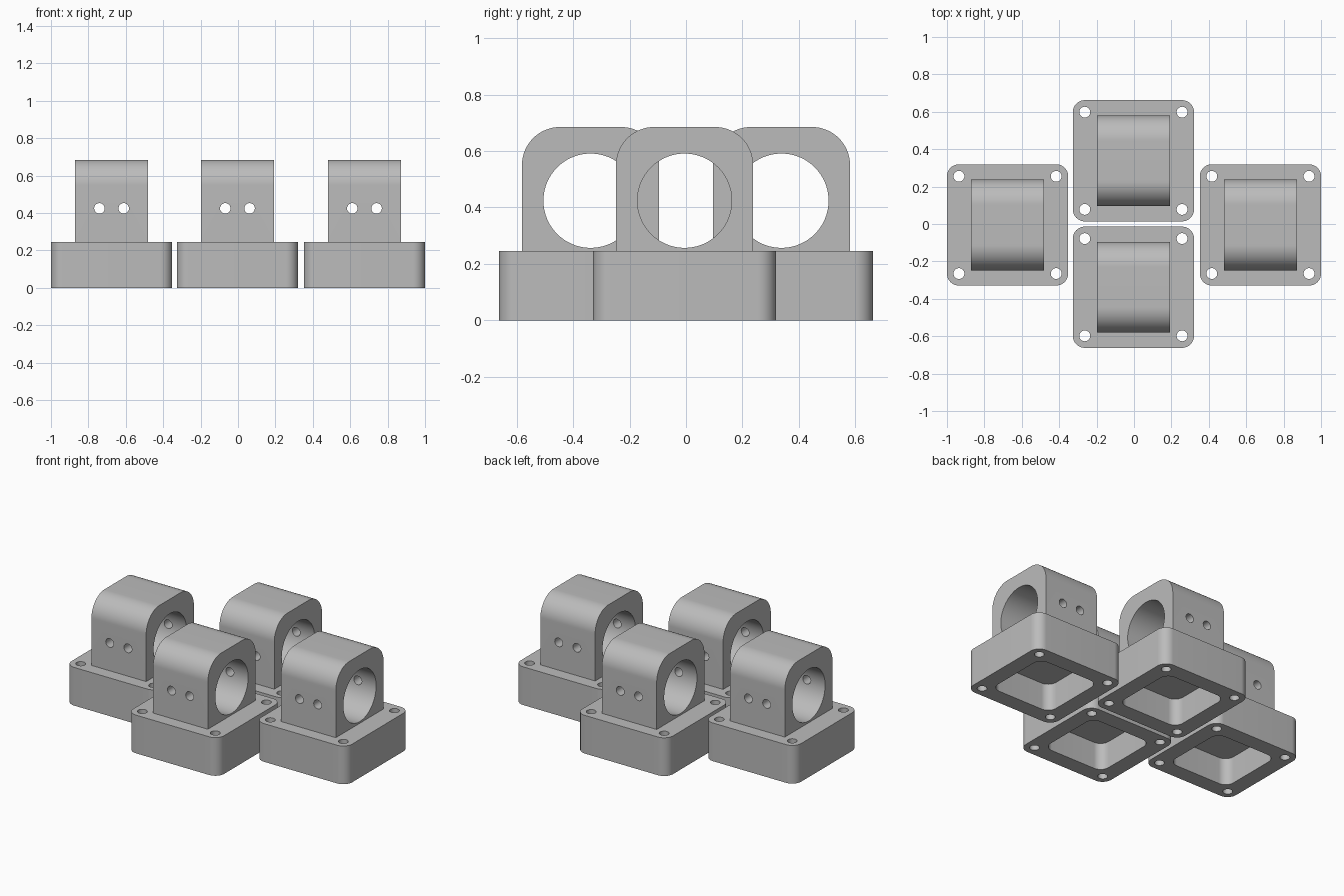
import bpy, bmesh, math
from mathutils import Matrix

if "Cube" in bpy.data.objects:
    bpy.data.objects.remove(bpy.data.objects["Cube"])

grey = bpy.data.materials.new("plain grey")
grey.diffuse_color = (0.5, 0.5, 0.5, 1)
grey.use_nodes = True
grey.node_tree.nodes["Principled BSDF"].inputs["Base Color"].default_value = grey.diffuse_color


def rounded(hx, y0, y1, r_low, r_high, seg=16):
    """Outline of a rectangle with rounded low and high corners."""
    pts = []
    for cx, cy, r, a in ((hx, y1, r_high, 0), (-hx, y1, r_high, 90),
                         (-hx, y0, r_low, 180), (hx, y0, r_low, 270)):
        sx, sy = math.copysign(1, cx), (1 if cy == y1 else -1)
        n = seg if r else 0
        for i in range(n + 1):
            t = math.radians(a + (90 * i / n if n else 0))
            pts.append((cx - sx * r + r * math.cos(t), cy - sy * r + r * math.sin(t)))
    return pts


def circle(cx, cy, r, n=32):
    return [(cx + r * math.cos(2 * math.pi * i / n), cy + r * math.sin(2 * math.pi * i / n))
            for i in range(n)]


def prism(name, outline, lo, hi, axis="Z"):
    """Extrude an outline from lo to hi along the given axis."""
    bm = bmesh.new()
    face = bm.faces.new([bm.verts.new((u, v, lo)) for u, v in outline])
    new = bmesh.ops.extrude_face_region(bm, geom=[face])["geom"]
    bmesh.ops.translate(bm, vec=(0, 0, hi - lo),
                        verts=[g for g in new if isinstance(g, bmesh.types.BMVert)])
    # X: outline u -> y, v -> z.   Y: outline u -> x, v -> z.
    turn = {"Z": Matrix.Identity(3),
            "X": Matrix(((0, 0, 1), (1, 0, 0), (0, 1, 0))),
            "Y": Matrix(((1, 0, 0), (0, 0, -1), (0, 1, 0)))}[axis]
    bmesh.ops.transform(bm, matrix=turn.to_4x4(), verts=bm.verts)
    bmesh.ops.recalc_face_normals(bm, faces=bm.faces)
    mesh = bpy.data.meshes.new(name)
    bm.to_mesh(mesh)
    bm.free()
    ob = bpy.data.objects.new(name, mesh)
    bpy.context.collection.objects.link(ob)
    return ob


# Base block joined with the upright ring housing
body = prism("mount_left", rounded(0.324, -0.324, 0.324, 0.064, 0.064), 0, 0.246)
tools = [(prism("housing", rounded(0.243, 0.21, 0.685, 0, 0.135, 24), -0.195, 0.195, "X"), "UNION")]

# Shaft bore, underside pocket, set screw holes and corner bolt holes
cuts = [prism("bore", circle(0, 0.424, 0.167, 96), -0.4, 0.4, "X"),
        prism("pocket", rounded(0.22, -0.22, 0.22, 0.06, 0.06), -0.1, 0.175)]
for sx in (-1, 1):
    cuts.append(prism("screw_hole", circle(sx * 0.065, 0.425, 0.028), -0.4, 0.4, "Y"))
    for sy in (-1, 1):
        cuts.append(prism("bolt_hole", circle(sx * 0.26, sy * 0.26, 0.029), -0.1, 0.4))
tools += [(c, "DIFFERENCE") for c in cuts]

for tool, mode in tools:
    tool.hide_render = True
    mod = body.modifiers.new(tool.name, "BOOLEAN")
    mod.object, mod.operation, mod.solver = tool, mode, "EXACT"

# Bake the cuts and drop the helpers
mesh = bpy.data.meshes.new_from_object(body.evaluated_get(bpy.context.evaluated_depsgraph_get()))
body.modifiers.clear()
body.data = mesh
for tool, _ in tools:
    bpy.data.objects.remove(tool)
mesh.materials.clear()
mesh.materials.append(grey)
mesh.shade_smooth()
mesh.set_sharp_from_angle(angle=math.radians(30))

# Four identical mounts in a cross layout
body.location = (-0.676, -0.005, 0)
for name, x, y in (("mount_right", 0.676, -0.005), ("mount_front", -0.003, -0.338),
                   ("mount_back", -0.003, 0.338)):
    ob = bpy.data.objects.new(name, mesh)
    ob.location = (x, y, 0)
    bpy.context.collection.objects.link(ob)
